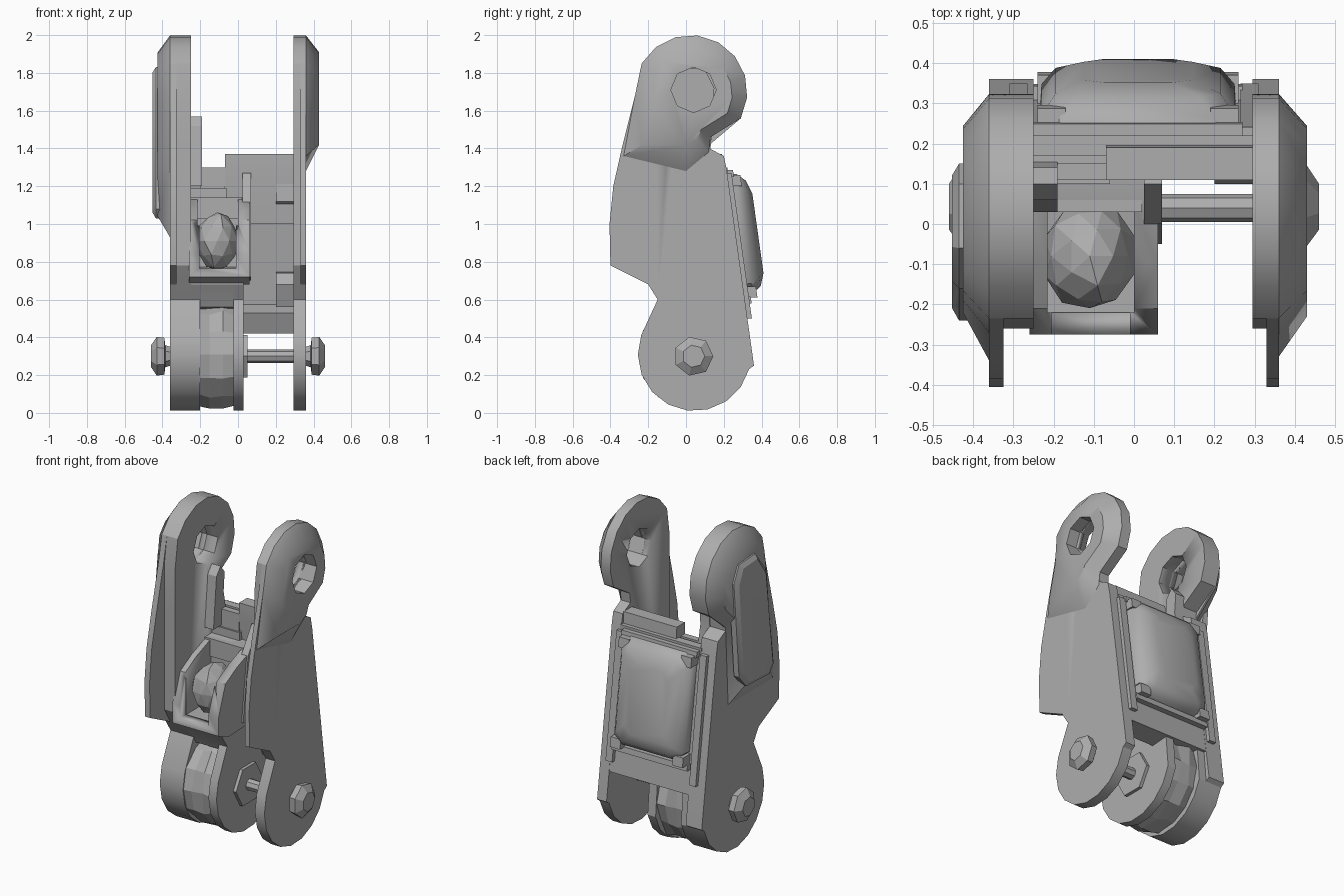
import bpy, bmesh, random
from math import sin, cos, radians

if "Cube" in bpy.data.objects:
    bpy.data.objects.remove(bpy.data.objects["Cube"])
rng = random.Random(4)

grey = bpy.data.materials.new("plain grey")
grey.use_nodes = True
grey.diffuse_color = (0.42, 0.42, 0.42, 1)
grey.node_tree.nodes["Principled BSDF"].inputs["Base Color"].default_value = grey.diffuse_color


def finish(name, bm, angle=25):
    bmesh.ops.recalc_face_normals(bm, faces=bm.faces)
    mesh = bpy.data.meshes.new(name)
    bm.to_mesh(mesh)
    bm.free()
    mesh.materials.append(grey)
    ob = bpy.data.objects.new(name, mesh)
    bpy.context.collection.objects.link(ob)
    bpy.ops.object.select_all(action='DESELECT')
    ob.select_set(True)
    bpy.context.view_layer.objects.active = ob
    if angle:
        bpy.ops.object.shade_smooth_by_angle(angle=radians(angle))
    return ob


def loft(name, rings, angle=25):
    """Skin a stack of closed rings and cap both ends."""
    bm = bmesh.new()
    rows = [[bm.verts.new(p) for p in ring] for ring in rings]
    n = len(rows[0])
    for a, b in zip(rows, rows[1:]):
        for i in range(n):
            j = (i + 1) % n
            bm.faces.new((a[i], a[j], b[j], b[i]))
    bm.faces.new(rows[0])
    bm.faces.new(rows[-1])
    return finish(name, bm, angle)


def at_x(x, profile):
    return [(x, y, z) for y, z in profile]


def prism(name, x0, x1, profile, angle=25):
    return loft(name, [at_x(x0, profile), at_x(x1, profile)], angle)


def box(name, x0, x1, y0, y1, z0, z1):
    return prism(name, x0, x1, [(y0, z0), (y1, z0), (y1, z1), (y0, z1)])


def arc(y, z, r, a0, a1, n):
    angles = [radians(a0 + (a1 - a0) * i / n) for i in range(n + 1)]
    return [(y + r * cos(a), z + r * sin(a)) for a in angles]


def ring(r, n, z=0.3, y=0.04):
    return arc(y, z, r, 0, 360 - 360 / n, n - 1)


def cut(ob, cutter):
    cutter.hide_render = True
    cutter.hide_viewport = True
    cutter.display_type = 'WIRE'
    mod = ob.modifiers.new("cut", 'BOOLEAN')
    mod.object = cutter
    mod.solver = 'EXACT'


# Side plate outline, in depth and height
top = arc(0.025, 1.7, 0.3, -28, 150, 8)
front = [(-0.27, 1.68), (-0.34, 1.4), (-0.385, 1.2), (-0.405, 1), (-0.4, 0.78)]
step = [(-0.2, 0.68), (-0.15, 0.6)]
foot = arc(0.045, 0.31, 0.3, 160, 345, 9)
neck = [(0.36, 0.25), (0.215, 1.29), (0.2, 1.36), (0.125, 1.4), (0.13, 1.46)]
outline = top + front + step + foot + neck
clamped = [(max(y, -0.26), z) for y, z in outline]

# Plates: thin outer wing, thicker inner web, bevelled outer head
inner_head = arc(0.025, 1.69, 0.22, -28, 150, 8)
left_tail = [(-0.27, 1.68), (-0.33, 1.36), (0, 1.28), (0.12, 1.38), (0.13, 1.46)]
left_tail_in = [(-0.18, 1.62), (-0.23, 1.42), (0, 1.42), (0.06, 1.45), (0.08, 1.5)]
right_tail = [(-0.27, 1.68), (-0.34, 1.3), (-0.34, 0.93), (0.1, 0.93), (0.125, 1.42)]
right_tail_in = [(-0.19, 1.62), (-0.22, 1.3), (-0.22, 1.04), (0.03, 1.04), (0.08, 1.44)]
plates = [
    prism("left_plate_wing", 0.33, 0.36, outline),
    prism("left_plate_web", 0.295, 0.35, clamped),
    loft("left_plate_head", [at_x(0.35, top + left_tail), at_x(0.36, top + left_tail),
                             at_x(0.43, inner_head + left_tail_in)], 40),
    prism("right_plate_wing", -0.36, -0.325, outline),
    prism("right_plate_web", -0.35, -0.25, clamped),
    loft("right_plate_head", [at_x(-0.35, top + right_tail), at_x(-0.36, top + right_tail),
                              at_x(-0.425, inner_head + right_tail_in)], 40),
]
bore = prism("head_bore_cutter", -0.41, 0.6, ring(0.12, 8, 1.71))
for plate in plates:
    cut(plate, bore)

# Raised cover on the right plate
cover = [(-0.24, 1.08), (-0.2, 1.03), (0.03, 1.04), (0.1, 1.12),
         (0.15, 1.72), (0.1, 1.82), (-0.06, 1.83), (-0.16, 1.7)]
cover_in = [(-0.04 + (y + 0.04) * 0.85, 1.45 + (z - 1.45) * 0.93) for y, z in cover]
loft("side_cover", [at_x(-0.4, cover), at_x(-0.435, cover), at_x(-0.452, cover_in)])

# Foot barrel: two discs with a rough band between them
hub = step + foot + [(0.3, 0.62), (0.1, 0.7)]
prism("barrel_outer_disc", -0.355, -0.2, hub)
prism("barrel_inner_disc", -0.025, 0.03, hub)
rough = []
for x in (-0.21, -0.15, -0.08, -0.02):
    rough.append([(x, 0.04 + (y - 0.04) * k, 0.31 + (z - 0.31) * k)
                  for y, z in ring(0.29, 14, 0.31) for k in [rng.uniform(0.9, 1.03)]])
loft("barrel_rough_band", rough, 0)
prism("barrel_neck", -0.34, 0.03, [(-0.13, 0.56), (0.28, 0.5), (0.24, 0.8), (-0.2, 0.74), (-0.2, 0.68), (-0.15, 0.6)])
prism("barrel_boss", 0.02, 0.05, ring(0.13, 6))

# Axle and faceted nuts
prism("axle", -0.42, 0.42, ring(0.035, 8))
for side, name in ((-1, "right_nut"), (1, "left_nut")):
    loft(name, [at_x(side * x, ring(r, 7)) for x, r in
                ((0.355, 0.05), (0.385, 0.06), (0.39, 0.1), (0.43, 0.105), (0.46, 0.06))], 0)

# Leaning back wall with its upper slab and lower flange
def wall(z):
    return 0.335 - 0.14 * (z - 0.42)


def back_panel(name, x0, x1, z0, z1, d0, d1):
    """Bar that follows the lean of the wall, d0 to d1 out from it."""
    prism(name, x0, x1, [(wall(z0) + d0, z0), (wall(z0) + d1, z0),
                         (wall(z1) + d1, z1), (wall(z1) + d0, z1)])


back_panel("back_wall", -0.27, 0.31, 0.43, 1.28, -0.08, 0)
prism("lower_flange", 0.02, 0.31, [(0.32, 0.43), (0.2, 0.42), (0.15, 0.53), (0.28, 0.6)])
prism("upper_slab", -0.07, 0.3, [(0.14, 1.0), (0.22, 1.0), (0.19, 1.37), (0.11, 1.37), (0.11, 1.27)])
box("upper_slab_low", -0.26, -0.06, 0.1, 0.2, 1.1, 1.19)
box("upper_crossbar", -0.26, 0.3, 0.17, 0.22, 1.2, 1.3)
prism("upper_fin", -0.255, -0.19, [(0.03, 1.2), (0.17, 1.2), (0.13, 1.4), (0.14, 1.52), (0.1, 1.57), (0.06, 1.52)])
box("fin_foot", -0.2, -0.07, 0.11, 0.15, 1.17, 1.3)
prism("inner_lug", 0.2, 0.3, [(0.1, 0.68), (0.15, 0.56), (0.28, 0.58), (0.25, 0.75), (0.13, 0.74)])

# Pillow shaped back cover with frame bars and corner clips
def pillow_ring(inset, out):
    w, h, c = 0.245 - inset, 0.32 - inset, 0.05
    pts = [(w, c - h), (w, h - c), (w - c, h), (c - w, h),
           (-w, h - c), (-w, c - h), (c - w, -h), (w - c, -h)]
    return [(0.01 + x, wall(0.95 + z) + out, 0.95 + z) for x, z in pts]


loft("back_pillow", [pillow_ring(i, o) for i, o in
                     ((0, -0.02), (0.005, 0.05), (0.04, 0.095), (0.11, 0.12))], 40)
for side in (-1, 1):
    a, b = sorted((side * 0.265, side * 0.31))
    back_panel("back_rail", a, b, 0.5, 1.27, -0.05, 0.025)
    for z in (0.61, 1.2):
        a, b = sorted((side * 0.18 + 0.01, side * 0.25 + 0.01))
        back_panel("corner_clip", a, b, z, z + 0.06, -0.01, 0.07)
for z in (0.58, 1.25):
    back_panel("back_frame_bar", -0.25, 0.27, z, z + 0.035, -0.02, 0.035)

# Front cradle, open at the front and top, holding a faceted knob
cradle = prism("front_cradle", -0.26, 0.06,
               [(-0.275, 0.72), (-0.275, 0.84), (-0.21, 1.02), (-0.1, 1.08),
                (0.06, 1.14), (0.17, 1.14), (0.24, 0.7), (-0.18, 0.68)])
cut(cradle, box("cradle_cutter", -0.215, 0.0, -0.22, 0.04, 0.755, 1.4))
cut(cradle, box("window_cutter", -0.205, -0.01, -0.5, -0.1, 0.765, 1.4))
bm = bmesh.new()
bmesh.ops.create_icosphere(bm, subdivisions=2, radius=1)
for v in bm.verts:
    k = rng.uniform(0.92, 1.05)
    v.co = (v.co.x * 0.115 * k - 0.11, v.co.y * 0.14 * k - 0.08, v.co.z * 0.16 * k + 0.91)
finish("cradle_knob", bm, 0)
box("cradle_top_bar", -0.255, 0.02, 0.03, 0.12, 1.03, 1.14)
prism("channel_side", 0.025, 0.07, [(-0.05, 0.72), (0.2, 0.7), (0.2, 1.25), (0.1, 1.27), (0.0, 1.12)])
prism("channel_corner", 0.2, 0.3, [(0.11, 1.12), (0.2, 1.05), (0.2, 1.28), (0.12, 1.26)])
